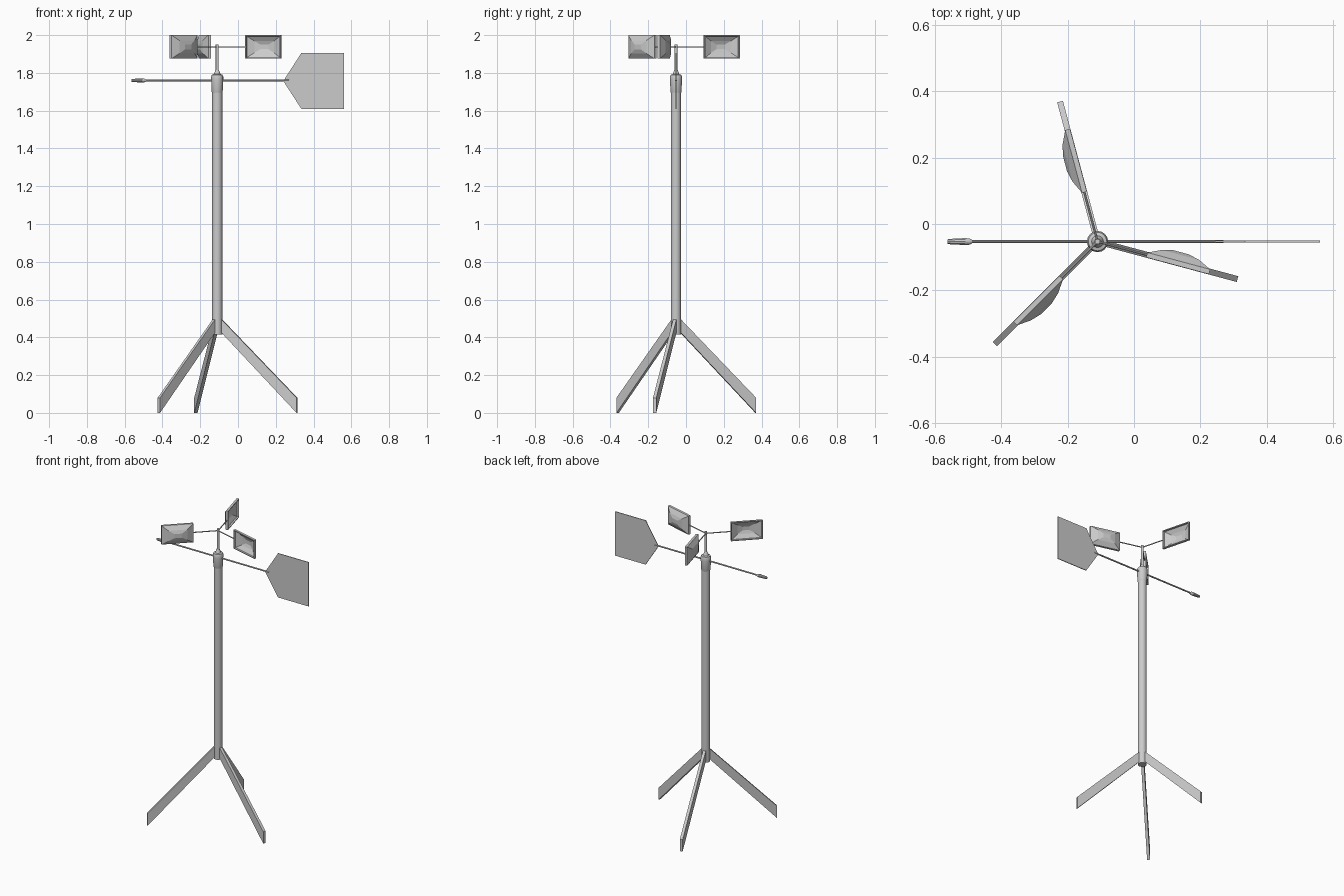
import bpy, bmesh
from math import cos, sin, radians, pi
from mathutils import Matrix, Vector

if "Cube" in bpy.data.objects:
    bpy.data.objects.remove(bpy.data.objects["Cube"])

AX, AY = -0.11, -0.053          # mast axis
ANGLES = (-15, 105, 225)        # shared by legs and cups
ARM_Z = 1.9375


def finish(name, bm, matrix, smooth=False):
    bmesh.ops.recalc_face_normals(bm, faces=bm.faces)
    me = bpy.data.meshes.new(name)
    bm.to_mesh(me)
    bm.free()
    ob = bpy.data.objects.new(name, me)
    bpy.context.collection.objects.link(ob)
    ob.matrix_world = matrix
    if smooth:
        bpy.ops.object.select_all(action='DESELECT')
        ob.select_set(True)
        bpy.context.view_layer.objects.active = ob
        bpy.ops.object.shade_smooth_by_angle(angle=radians(35))
    return ob


def loft(name, rings, matrix, smooth=False):
    """Skin a list of equal-length point rings and cap both ends."""
    bm = bmesh.new()
    vs = [[bm.verts.new(p) for p in ring] for ring in rings]
    n = len(vs[0])
    for a, b in zip(vs, vs[1:]):
        for i in range(n):
            j = (i + 1) % n
            bm.faces.new((a[i], a[j], b[j], b[i]))
    bm.faces.new(vs[0])
    bm.faces.new(vs[-1])
    return finish(name, bm, matrix, smooth)


def turned(name, profile, sides, matrix):
    """Round part along local z from (radius, z) pairs."""
    rings = [[(r * cos(2 * pi * i / sides), r * sin(2 * pi * i / sides), z)
              for i in range(sides)] for r, z in profile]
    return loft(name, rings, matrix, True)


def plate(name, outline, thick, matrix):
    """Flat part in local xz, thickness along y."""
    rings = [[(x, s * thick / 2, z) for x, z in outline] for s in (-1, 1)]
    return loft(name, rings, matrix)


axis = Matrix.Translation((AX, AY, 0))
along_x = Matrix.Rotation(pi / 2, 4, 'Y')

# Mast, swivel head and rotor shaft
turned("mast", [(0.027, 0.415), (0.027, 1.74)], 16, axis)
turned("swivel_head", [(0.027, 1.695), (0.029, 1.70), (0.032, 1.765), (0.032, 1.78),
                       (0.028, 1.79), (0.018, 1.793), (0.009, 1.815)], 16, axis)
turned("rotor_shaft", [(0.008, 1.80), (0.008, 1.95)], 12, axis)

# Cup section rings: (half length, half height, depth), inside to outside
CUP = [(0.022, 0.012, 0.028), (0.054, 0.031, 0.020), (0.090, 0.056, 0.003),
       (0.092, 0.057, -0.008), (0.098, 0.0625, -0.008), (0.098, 0.0625, 0.007),
       (0.058, 0.035, 0.026), (0.024, 0.014, 0.034)]

for k, deg in enumerate(ANGLES, 1):
    turn = axis @ Matrix.Rotation(radians(deg), 4, 'Z')
    # Slanted flat leg
    plate(f"leg_{k}", [(0.02, 0.43), (0.437, 0.0), (0.437, 0.08), (0.02, 0.50)],
          0.018, turn)
    # Thin arm
    turned(f"cup_arm_{k}", [(0.0035, 0.0), (0.0035, 0.157)], 8,
           turn @ Matrix.Translation((0, 0, ARM_Z)) @ along_x)
    # Hollow faceted cup
    rings = [[(sx * a, d, sz * b) for sx, sz in ((-1, -1), (1, -1), (1, 1), (-1, 1))]
             for a, b, d in CUP]
    loft(f"wind_cup_{k}", rings, turn @ Matrix.Translation((0.252, 0, ARM_Z)))

# Vane boom, counterweight and tail
boom = Matrix.Translation((0, AY, 1.76)) @ along_x
turned("vane_boom", [(0.005, -0.50), (0.005, 0.27)], 8, boom)
turned("counterweight", [(0.007, -0.563), (0.0085, -0.555), (0.011, -0.51),
                         (0.010, -0.497), (0.006, -0.488)], 10, boom)
plate("vane_tail", [(0.24, 1.757), (0.335, 1.61), (0.561, 1.61),
                    (0.561, 1.905), (0.335, 1.905)], 0.005,
      Matrix.Translation((0, AY, 0)))
